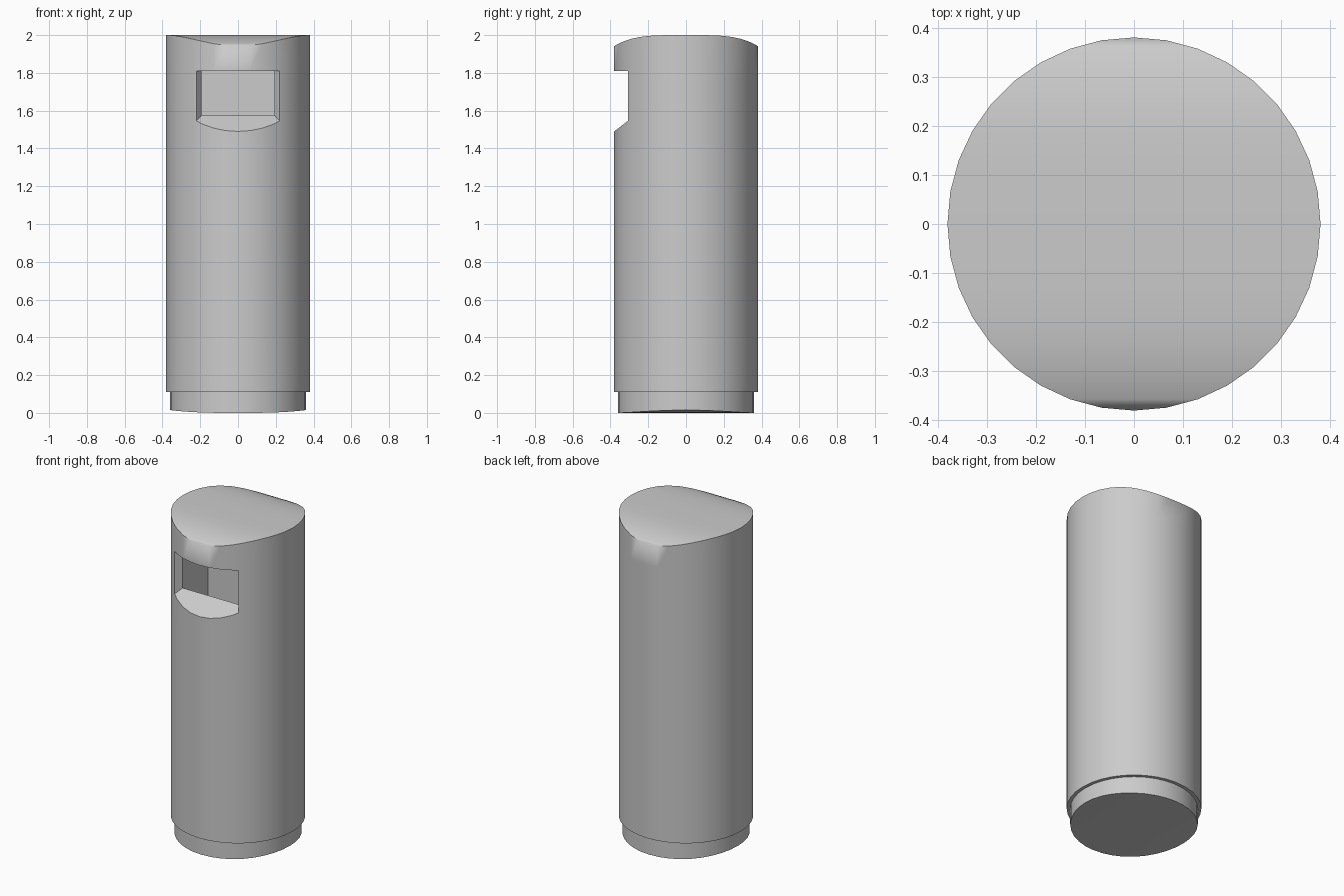
import bpy, bmesh, math

SIDES = 36
RADIUS = 0.38

if "Cube" in bpy.data.objects:
    bpy.data.objects.remove(bpy.data.objects["Cube"])

# One painted metal for the whole bin
metal = bpy.data.materials.new("grey metal")
metal.use_nodes = True
metal.diffuse_color = (0.6, 0.6, 0.6, 1)
metal.node_tree.nodes["Principled BSDF"].inputs["Base Color"].default_value = (0.6, 0.6, 0.6, 1)


def add_object(name, bm):
    bmesh.ops.recalc_face_normals(bm, faces=bm.faces)
    mesh = bpy.data.meshes.new(name)
    bm.to_mesh(mesh)
    bm.free()
    mesh.materials.append(metal)
    obj = bpy.data.objects.new(name, mesh)
    bpy.context.collection.objects.link(obj)
    return obj


def smooth(obj, degrees):
    bpy.ops.object.select_all(action="DESELECT")
    obj.select_set(True)
    bpy.context.view_layer.objects.active = obj
    bpy.ops.object.shade_smooth_by_angle(angle=math.radians(degrees))


def strip_cap(bm, ring, mirror):
    """Close a ring with straight strips between mirrored rim points."""
    half = SIDES // 2
    start = half // 2 if mirror == "x" else 0
    for i in range(half):
        a, b = ring[(start + i) % SIDES], ring[(start + i + 1) % SIDES]
        c, d = ring[(start - i - 1) % SIDES], ring[(start - i) % SIDES]
        bm.faces.new(list(dict.fromkeys((a, b, c, d))))


def drum(name, radius, low, high, curved=None, mirror="x"):
    """Upright drum; low and high give the height of each rim point."""
    bm = bmesh.new()
    rings = []
    for height in (low, high):
        ring = []
        for k in range(SIDES):
            a = math.tau * k / SIDES
            x, y = radius * math.cos(a), radius * math.sin(a)
            ring.append(bm.verts.new((x, y, height(x, y))))
        rings.append(ring)
    for k in range(SIDES):
        n = (k + 1) % SIDES
        bm.faces.new((rings[0][k], rings[0][n], rings[1][n], rings[1][k]))
    for i, ring in enumerate(rings):
        if i == curved:
            strip_cap(bm, ring, mirror)
        else:
            bm.faces.new(ring)
    return add_object(name, bm)


def tapered_box(name, front, back, top):
    """Box whose front and back are (y, half width, floor height)."""
    bm = bmesh.new()
    for y, w, floor in (front, back):
        for x in (-w, w):
            for z in (floor, top):
                bm.verts.new((x, y, z))
    bmesh.ops.convex_hull(bm, input=bm.verts)
    bmesh.ops.dissolve_limit(bm, angle_limit=0.01, verts=bm.verts, edges=bm.edges)
    return add_object(name, bm)


def cut(obj, cutter):
    cutter.hide_render = True
    mod = obj.modifiers.new("cut", "BOOLEAN")
    mod.operation = "DIFFERENCE"
    mod.solver = "EXACT"
    mod.object = cutter
    bpy.context.view_layer.objects.active = obj
    bpy.ops.object.modifier_apply(modifier=mod.name)
    bpy.data.objects.remove(cutter)


# Recessed foot with a slightly bowed underside
foot = drum("foot", 0.36, lambda x, y: 0.015 * abs(x / 0.36) ** 3,
            lambda x, y: 0.11, curved=0, mirror="y")
smooth(foot, 30)

# Body with an inner shaft and a bevelled mouth at the front
body = drum("body", RADIUS, lambda x, y: 0.11, lambda x, y: 1.81)
cut(body, tapered_box("shaft_cutter", (-0.27, 0.193, 0.2), (-0.02, 0.193, 0.2), 1.9))
cut(body, tapered_box("mouth_cutter", (-0.45, 0.323, 1.436), (-0.23, 0.164, 1.606), 1.95))
smooth(body, 25)

# Lid whose top rolls down towards the front and back
lid = drum("lid", RADIUS, lambda x, y: 1.81,
           lambda x, y: 2 - 0.058 * abs(y / RADIUS) ** 4, curved=1, mirror="x")
smooth(lid, 62)
